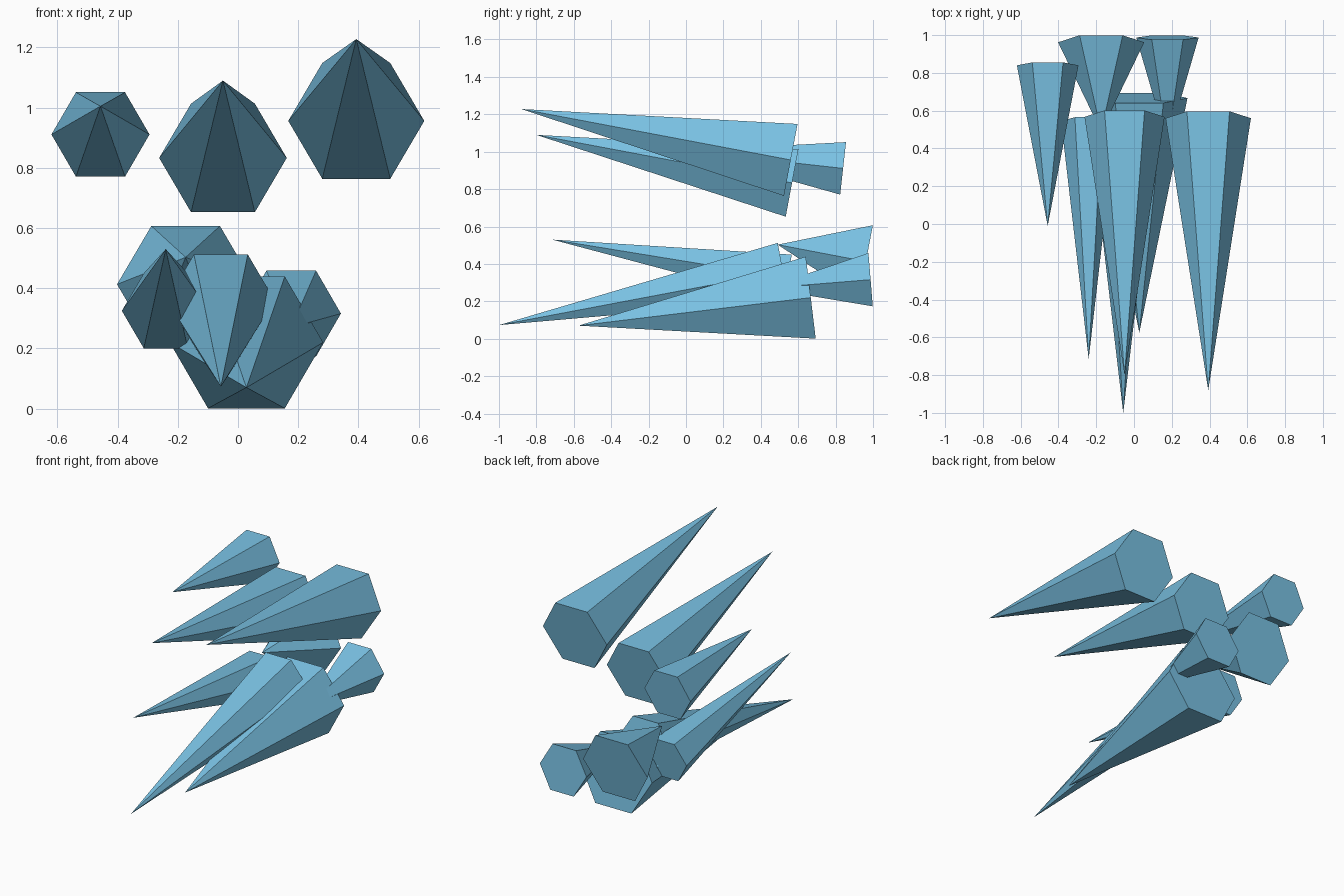
import bpy, bmesh, math
from mathutils import Vector

cube = bpy.data.objects.get("Cube")
if cube:
    bpy.data.objects.remove(cube, do_unlink=True)

# Single pale ice-blue colour
ICE = (0.19, 0.53, 0.76, 1.0)
ice = bpy.data.materials.new("ice_blue")
ice.use_nodes = True
ice.diffuse_color = ICE
ice.node_tree.nodes["Principled BSDF"].inputs["Base Color"].default_value = ICE


def spike(name, x, tip, base, radius):
    """Six-sided spike; tip and base are (y, z) in the plane at x."""
    tip, base = Vector((x, *tip)), Vector((x, *base))
    side = Vector((1, 0, 0))
    up = (base - tip).normalized().cross(side)
    bm = bmesh.new()
    point = bm.verts.new(tip)
    ring = [bm.verts.new(base + radius * (side * math.cos(a) + up * math.sin(a)))
            for a in (i * math.pi / 3 for i in range(6))]
    bm.faces.new(ring)
    for i in range(6):
        bm.faces.new((point, ring[i], ring[(i + 1) % 6]))
    bmesh.ops.recalc_face_normals(bm, faces=bm.faces)
    mesh = bpy.data.meshes.new(name)
    bm.to_mesh(mesh)
    bm.free()
    mesh.materials.append(ice)
    bpy.context.collection.objects.link(bpy.data.objects.new(name, mesh))


# Upper row of spikes
spike("upper_right_spike", -0.457, (-0.01, 1.005), (0.84, 0.911), 0.163)
spike("upper_middle_spike", -0.05, (-0.80, 1.09), (0.567, 0.833), 0.212)
spike("upper_left_spike", 0.393, (-0.88, 1.228), (0.56, 0.956), 0.226)

# Lower cluster of spikes
spike("lower_right_spike", -0.24, (-0.715, 0.53), (0.545, 0.325), 0.146)
spike("rising_spike", -0.057, (-1.0, 0.073), (0.519, 0.36), 0.179)
spike("bottom_spike", 0.028, (-0.575, 0.07), (0.667, 0.22), 0.255)

# Short spikes at the back
spike("back_right_spike", -0.174, (0.49, 0.503), (0.962, 0.413), 0.228)
spike("back_left_spike", 0.177, (0.42, 0.27), (0.987, 0.316), 0.165)
